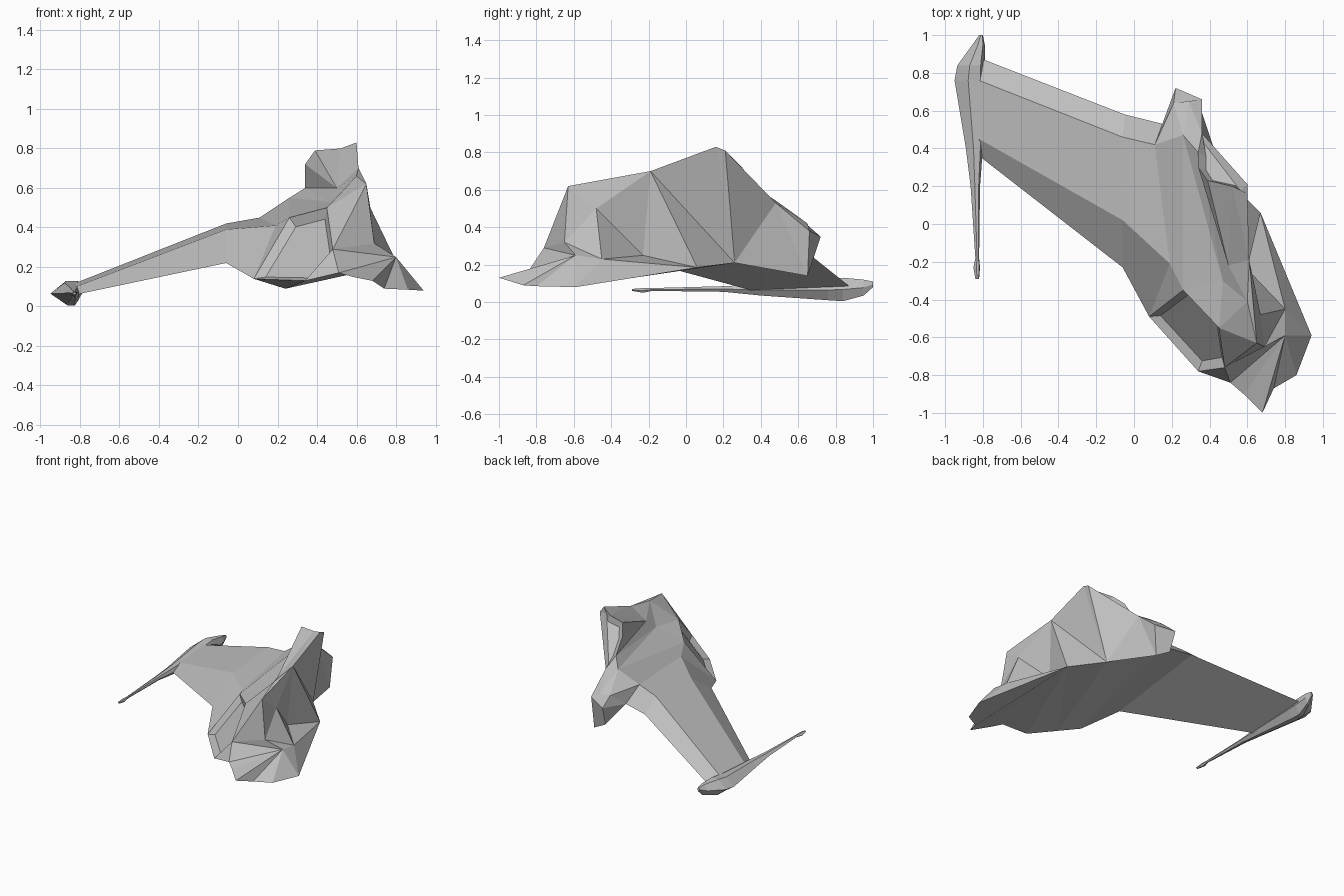
import bpy
import bmesh

cube = bpy.data.objects.get("Cube")
if cube:
    bpy.data.objects.remove(cube, do_unlink=True)

GREY = 0.52
grey = bpy.data.materials.new("hull grey")
grey.use_nodes = True
grey.diffuse_color = (GREY, GREY, GREY, 1)
grey.node_tree.nodes["Principled BSDF"].inputs["Base Color"].default_value = (GREY, GREY, GREY, 1)


def build_part(name, faces, recessed=()):
    """Make a flat shaded solid from faces of shared corner points.
    Each recessed entry is (face, border width, depth)."""
    bm = bmesh.new()
    corners = {}

    def add_face(points):
        for p in points:
            if p not in corners:
                corners[p] = bm.verts.new(p)
        return bm.faces.new([corners[p] for p in points])

    for face in faces:
        add_face(face)
    panels = [(add_face(face), width, depth) for face, width, depth in recessed]
    bmesh.ops.recalc_face_normals(bm, faces=bm.faces[:])
    for face, width, depth in panels:
        bmesh.ops.inset_individual(bm, faces=[face], thickness=width, depth=-depth)
    mesh = bpy.data.meshes.new(name)
    bm.to_mesh(mesh)
    bm.free()
    mesh.materials.append(grey)
    obj = bpy.data.objects.new(name, mesh)
    bpy.context.collection.objects.link(obj)
    return obj


def loft(rings):
    """Faces of a capped tube through equal sized rings."""
    faces = [rings[0], rings[-1]]
    for ring, following in zip(rings, rings[1:]):
        for i in range(len(ring)):
            j = (i + 1) % len(ring)
            faces.append((ring[i], ring[j], following[j], following[i]))
    return faces


def fan(centre, rim):
    return [(centre, a, b) for a, b in zip(rim, rim[1:])]


# Wing: each ring is leading edge, front crease, rear crease, trailing edge
root_lead = (.08, -.49, .14)
root_front = (.19, -.21, .41)
root_rear = (.11, .42, .45)
root_trail = (.15, .53, .33)
root_ring = (root_lead, root_front, root_rear, root_trail)
bend_ring = ((-.06, -.23, .22), (-.06, .02, .39), (-.06, .46, .42), (-.05, .58, .32))
tip_ring = ((-.82, .36, .06), (-.82, .45, .10), (-.82, .76, .12), (-.82, .88, .08))
build_part("wing", loft([tip_ring, bend_ring, root_ring]))


# Wingtip pod: stations along y with left, right, bottom and top limits
def pod_ring(y, left, right, low, high):
    width, middle = right - left, (low + high) / 2
    return ((left, y, middle), (left + width * .45, y, high), (right - width * .15, y, high),
            (right, y, middle), (right - width * .25, y, low), (left + width * .5, y, low))


pod_stations = [
    (-.29, -.84, -.82, .06, .07),
    (-.23, -.85, -.815, .05, .075),
    (-.18, -.84, -.82, .06, .075),
    (.2, -.865, -.815, .055, .085),
    (.4, -.89, -.8, .035, .095),
    (.76, -.95, -.79, .01, .12),
    (.84, -.935, -.79, .005, .13),
    (.95, -.855, -.79, .035, .12),
    (1, -.82, -.8, .08, .11),
]
build_part("wingtip_pod", loft([pod_ring(*station) for station in pod_stations]))

# Head and front deck corners
brow_left = (.26, -.35, .45)
brow_centre = (.45, -.55, .50)
brow_right = (.60, -.41, .66)
crown = (.65, -.63, .62)
cheek = (.69, -.65, .32)
chin = (.48, -.76, .29)
jaw = (.34, -.78, .13)
keel = (.24, -.55, .09)

# Deck, spine and tower corners
spine = (.61, -.19, .70)
peak = (.60, .16, .83)
peak_back = (.60, .21, .81)
deck_rear = (.26, .47, .55)
gutter_rear = (.34, .38, .60)
gutter_front = (.47, -.30, .53)
shoulder = (.50, -.22, .60)
tower_low = (.34, .30, .72)
tower_left = (.39, .23, .79)
tower_top = (.52, .20, .80)

# Tail corners
tail_top = (.36, .48, .53)
tail_inner = (.21, .64, .42)
tail_middle = (.29, .65, .42)
tail_right = (.36, .66, .38)
tail_left = (.22, .72, .35)
tail_base = (.34, .65, .14)
tail_base_left = (.23, .67, .2)

# Broken side and lower flare corners
side_upper = (.67, -.48, .50)
side_lower = (.80, -.45, .23)
side_hollow = (.59, -.23, .25)
base_side = (.67, .06, .185)
base_rear = (.47, .26, .21)
flare_hub = (.80, -.59, .25)
flare_end = (.94, -.59, .08)
flare_rim = [(.51, -.84, .17), (.58, -.90, .15), (.68, -1, .13),
             (.74, -.87, .09), (.86, -.80, .085), flare_end]

deck_faces = [
    (root_front, brow_left, deck_rear, root_rear),
    (brow_left, brow_centre, gutter_front),
    (brow_left, gutter_front, deck_rear),
    (deck_rear, gutter_front, gutter_rear),
    (gutter_rear, gutter_front, shoulder),
    (gutter_rear, shoulder, tower_low),
    (tower_low, shoulder, tower_left),
    (tower_left, shoulder, tower_top),
    (tower_top, shoulder, spine),
    (tower_top, spine, peak),
    (brow_centre, brow_right, gutter_front),
    (gutter_front, brow_right, shoulder),
    (shoulder, brow_right, spine),
]
head_faces = [
    (root_lead, brow_left, root_front),
    (chin, crown, brow_centre),
    (brow_centre, crown, brow_right),
    (crown, side_upper, spine),
    (crown, spine, brow_right),
    (crown, chin, cheek),
    (crown, cheek, side_upper),
    (cheek, flare_hub, side_lower),
    (cheek, side_lower, side_upper),
    (jaw, chin, flare_rim[0]),
    (flare_hub, cheek, chin),
    (flare_hub, chin, flare_rim[0]),
]
side_faces = [
    (side_upper, side_lower, side_hollow),
    (side_upper, side_hollow, spine),
    (spine, side_hollow, base_side),
    (spine, base_side, base_rear),
    (spine, base_rear, peak),
    (side_hollow, side_lower, base_side),
    (side_lower, flare_end, base_side),
    (side_lower, flare_hub, flare_end),
]
tail_faces = [
    (peak, base_rear, peak_back),
    (peak_back, base_rear, tail_top),
    (base_rear, tail_base, tail_top),
    (tail_base, tail_right, tail_top),
    (gutter_rear, tail_top, deck_rear),
    (deck_rear, tail_top, tail_middle),
    (deck_rear, tail_middle, tail_inner),
    (tail_top, tail_right, tail_middle),
    (tail_inner, tail_middle, tail_right, tail_left),
    (deck_rear, tail_inner, root_rear),
    (root_rear, tail_inner, root_trail),
    (root_trail, tail_inner, tail_left),
    (root_trail, tail_left, tail_base_left),
    (tail_left, tail_right, tail_base, tail_base_left),
]

# Arched underside: a front half and a rear half, both rising to the broken side
under_faces = (
    [(root_lead, jaw, keel)]
    + fan(base_side, [keel, jaw] + flare_rim)
    + fan(base_rear, [base_side, keel, root_lead, root_trail, tail_base_left, tail_base])
)

# Sunken windscreen at the front and sunken vent at the back of the tower
windscreen = (root_lead, jaw, chin, brow_centre, brow_left)
tower_vent = (peak_back, tail_top, gutter_rear, tower_low, tower_left, tower_top, peak)

build_part(
    "hull",
    deck_faces + head_faces + side_faces + tail_faces + under_faces + [root_ring]
    + fan(flare_hub, flare_rim),
    recessed=[(windscreen, .05, .035), (tower_vent, .04, .035)],
)
